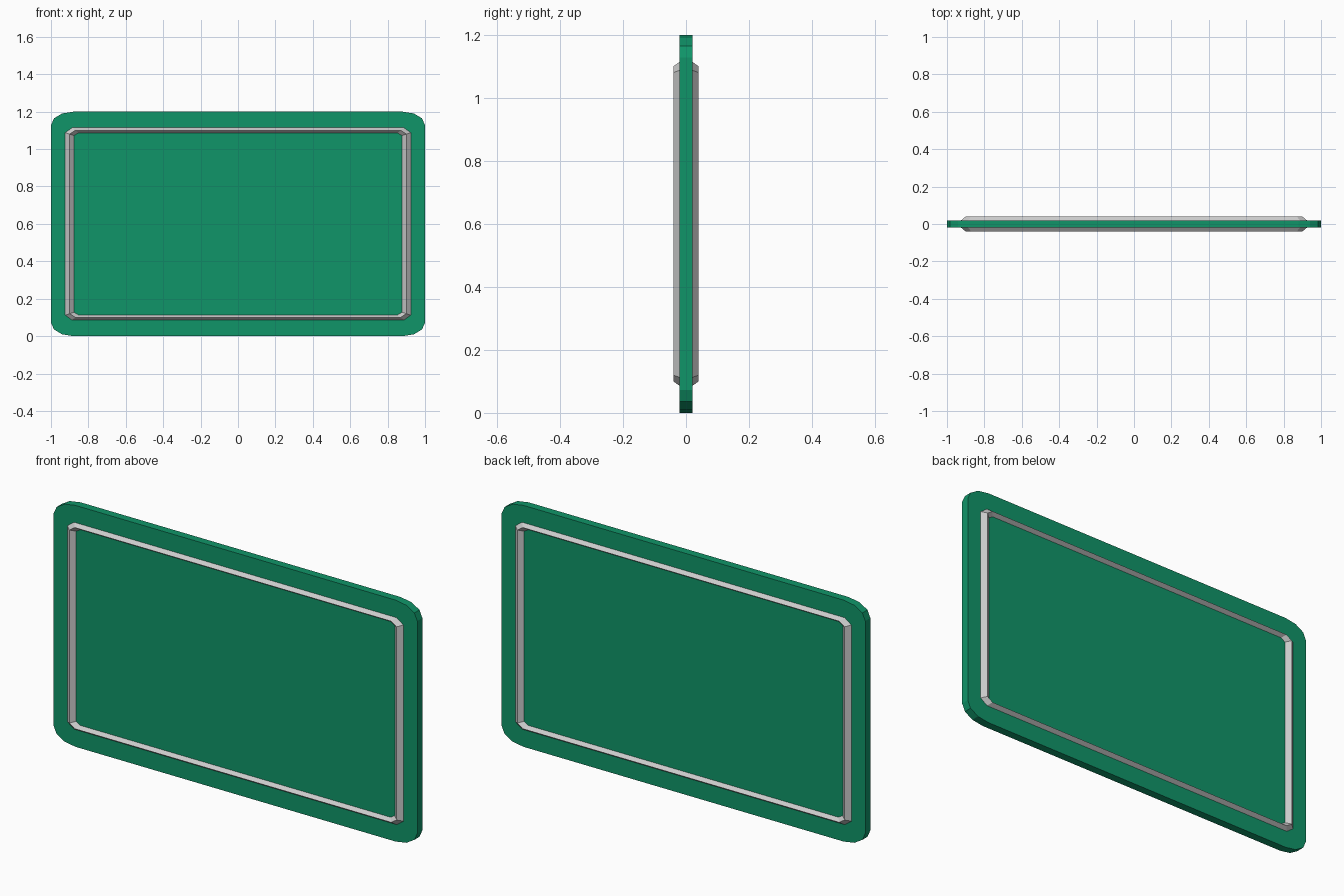
import bpy, bmesh, math

if "Cube" in bpy.data.objects:
    bpy.data.objects.remove(bpy.data.objects["Cube"])

CZ = 0.6  # height of the sign's centre


def make_object(name, bm):
    bmesh.ops.recalc_face_normals(bm, faces=bm.faces[:])
    mesh = bpy.data.meshes.new(name)
    bm.to_mesh(mesh)
    bm.free()
    obj = bpy.data.objects.new(name, mesh)
    bpy.context.collection.objects.link(obj)
    return obj


def mirrored_loop(corner):
    """Repeat one corner's (x, z) points, listed from side to top, round all four corners."""
    rev = corner[::-1]
    return (corner + [(-x, z) for x, z in rev]
            + [(-x, -z) for x, z in corner] + [(x, -z) for x, z in rev])


def ring(bm, corner, y):
    return [bm.verts.new((x, y, CZ + z)) for x, z in mirrored_loop(corner)]


def bridge(bm, a, b):
    n = len(a)
    for i in range(n):
        j = (i + 1) % n
        bm.faces.new((a[i], a[j], b[j], b[i]))


# Panel: slab with three-segment rounded corners
RX, RZ = 0.12, 0.072
corner = []
for k in range(4):
    a = math.radians(30 * k)
    corner.append((1 - RX + RX * math.cos(a), 0.6 - RZ + RZ * math.sin(a)))
bm = bmesh.new()
front, back = ring(bm, corner, -0.02), ring(bm, corner, 0.02)
bm.faces.new(front)
bm.faces.new(back)
bridge(bm, front, back)
panel = make_object("sign_panel", bm)
green = bpy.data.materials.new("sign_green")
green.diffuse_color = (0.005, 0.30, 0.14, 1)
green.use_nodes = True
green.node_tree.nodes["Principled BSDF"].inputs["Base Color"].default_value = green.diffuse_color
panel.data.materials.append(green)

# Border ridges: triangular section with clipped corners, one on each face
outer = [(0.925, 0.488), (0.888, 0.515)]
ridge = [(0.90, 0.48), (0.87, 0.50)]
inner = [(0.875, 0.472), (0.852, 0.486)]
for name, s in (("front_border", -1), ("back_border", 1)):
    bm = bmesh.new()
    o = ring(bm, outer, 0.019 * s)
    r = ring(bm, ridge, 0.04 * s)
    i = ring(bm, inner, 0.019 * s)
    bridge(bm, o, r)
    bridge(bm, r, i)
    bridge(bm, i, o)
    make_object(name, bm)
